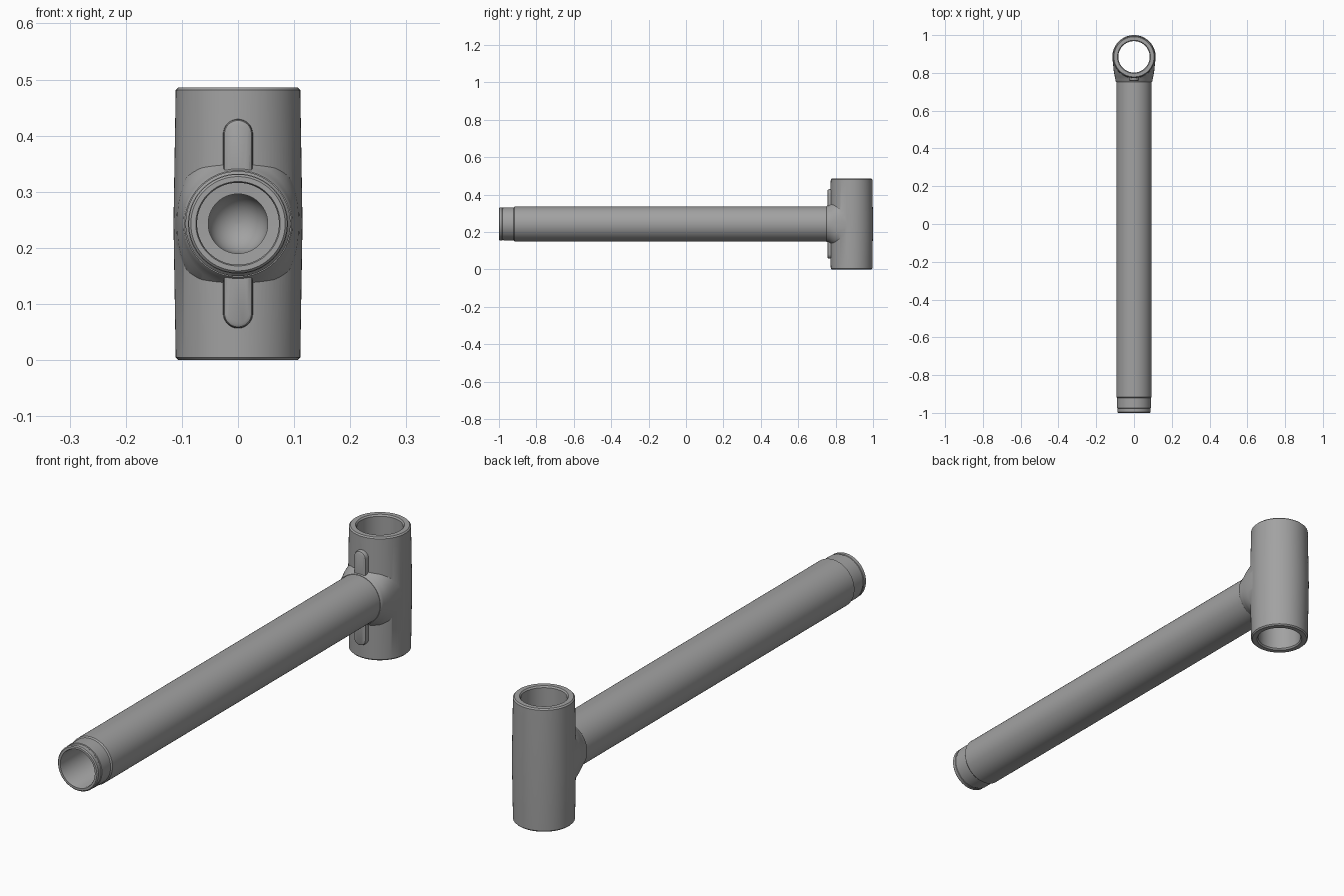
import bpy, bmesh, math
from mathutils import Matrix, Vector

if "Cube" in bpy.data.objects:
    bpy.data.objects.remove(bpy.data.objects["Cube"], do_unlink=True)

SEG = 96
MID_Z = 0.243      # arm axis height
HEAD_Y = 0.885     # head axis position

grey = bpy.data.materials.new("satin grey")
grey.use_nodes = True
colour = (0.36, 0.36, 0.36, 1)
grey.diffuse_color = colour
grey.node_tree.nodes["Principled BSDF"].inputs["Base Color"].default_value = colour


def finish(name, bm):
    bmesh.ops.recalc_face_normals(bm, faces=bm.faces)
    mesh = bpy.data.meshes.new(name)
    bm.to_mesh(mesh)
    bm.free()
    mesh.materials.append(grey)
    ob = bpy.data.objects.new(name, mesh)
    bpy.context.collection.objects.link(ob)
    return ob


def loft(name, rings):
    """Join closed rings of points and cap both ends."""
    bm = bmesh.new()
    loops = [[bm.verts.new(p) for p in ring] for ring in rings]
    for a, b in zip(loops, loops[1:]):
        for i in range(len(a)):
            j = (i + 1) % len(a)
            bm.faces.new((a[i], a[j], b[j], b[i]))
    bm.faces.new(loops[0])
    bm.faces.new(loops[-1])
    return finish(name, bm)


def ring(rx, rz, y, power=2.0):
    """Superellipse around the arm axis."""
    pts = []
    for i in range(SEG):
        a = 2 * math.pi * i / SEG
        c, s = math.cos(a), math.sin(a)
        pts.append(Vector((rx * math.copysign(abs(c) ** (2 / power), c), y,
                           MID_Z + rz * math.copysign(abs(s) ** (2 / power), s))))
    return pts


def along_y(name, profile):
    return loft(name, [ring(r, r, y) for y, r in profile])


def along_z(name, profile):
    turn = Matrix.Rotation(math.radians(90), 4, "X")
    return loft(name, [[turn @ (p - Vector((0, 0, MID_Z))) + Vector((0, HEAD_Y, z))
                        for p in ring(r, r, 0)] for z, r in profile])


def combine(target, other, operation):
    mod = target.modifiers.new(operation.lower(), "BOOLEAN")
    mod.operation = operation
    mod.solver = "EXACT"
    mod.object = other
    bpy.context.view_layer.objects.active = target
    bpy.ops.object.modifier_apply(modifier=mod.name)
    bpy.data.objects.remove(other, do_unlink=True)


# Head sleeve, drafted slightly towards both chamfered ends
body = along_z("arm_with_head_sleeve", [
    (0, 0.106), (0.005, 0.111), (MID_Z, 0.115), (0.481, 0.111), (0.486, 0.106)])

# Flared socket blending the arm into the head
socket = loft("socket", [ring(*r) for r in (
    (0.095, 0.095, 0.752, 2), (0.0975, 0.0975, 0.755, 2), (0.099, 0.101, 0.765, 2.05),
    (0.101, 0.109, 0.777, 2.15), (0.104, 0.119, 0.792, 2.3),
    (0.108, 0.129, 0.815, 2.4), (0.111, 0.135, 0.85, 2.5), (0.112, 0.136, 0.885, 2.5))])
combine(body, socket, "UNION")

# Rounded rib running above and below the socket
rib_rings = []
for y, r in ((0.81, 0.028), (0.765, 0.026), (0.759, 0.024), (0.756, 0.019)):
    pts = []
    for i in range(32):
        a = 2 * math.pi * (i + 0.5) / 32
        up = 1 if i < 16 else -1
        pts.append((r * math.cos(a), y, MID_Z + up * 0.16 + r * math.sin(a)))
    rib_rings.append(pts)
combine(body, loft("rib", rib_rings), "UNION")

# Arm tube with a stepped, lipped open end
arm = along_y("arm", [
    (-1, 0.084), (-0.996, 0.088), (-0.983, 0.088), (-0.981, 0.0865), (-0.977, 0.0865),
    (-0.975, 0.089), (-0.921, 0.089), (-0.916, 0.0935), (0.80, 0.0935)])
combine(body, arm, "UNION")

# Arm bore: wide tube, inner shoulder, domed blind end
dome = [(0.705 + 0.053 * math.sin(a), 0.053 * math.cos(a))
        for a in (math.radians(d) for d in range(0, 89, 11))]
combine(body, along_y("arm_bore", [
    (-1.01, 0.079), (-0.994, 0.073), (0.62, 0.073), (0.621, 0.053)] + dome), "DIFFERENCE")

# Head bore with chamfered mouths
combine(body, along_z("head_bore", [
    (-0.01, 0.095), (0.006, 0.083), (0.48, 0.083), (0.496, 0.095)]), "DIFFERENCE")

bpy.ops.object.select_all(action="DESELECT")
body.select_set(True)
bpy.context.view_layer.objects.active = body
bpy.ops.object.shade_smooth_by_angle(angle=math.radians(32))
